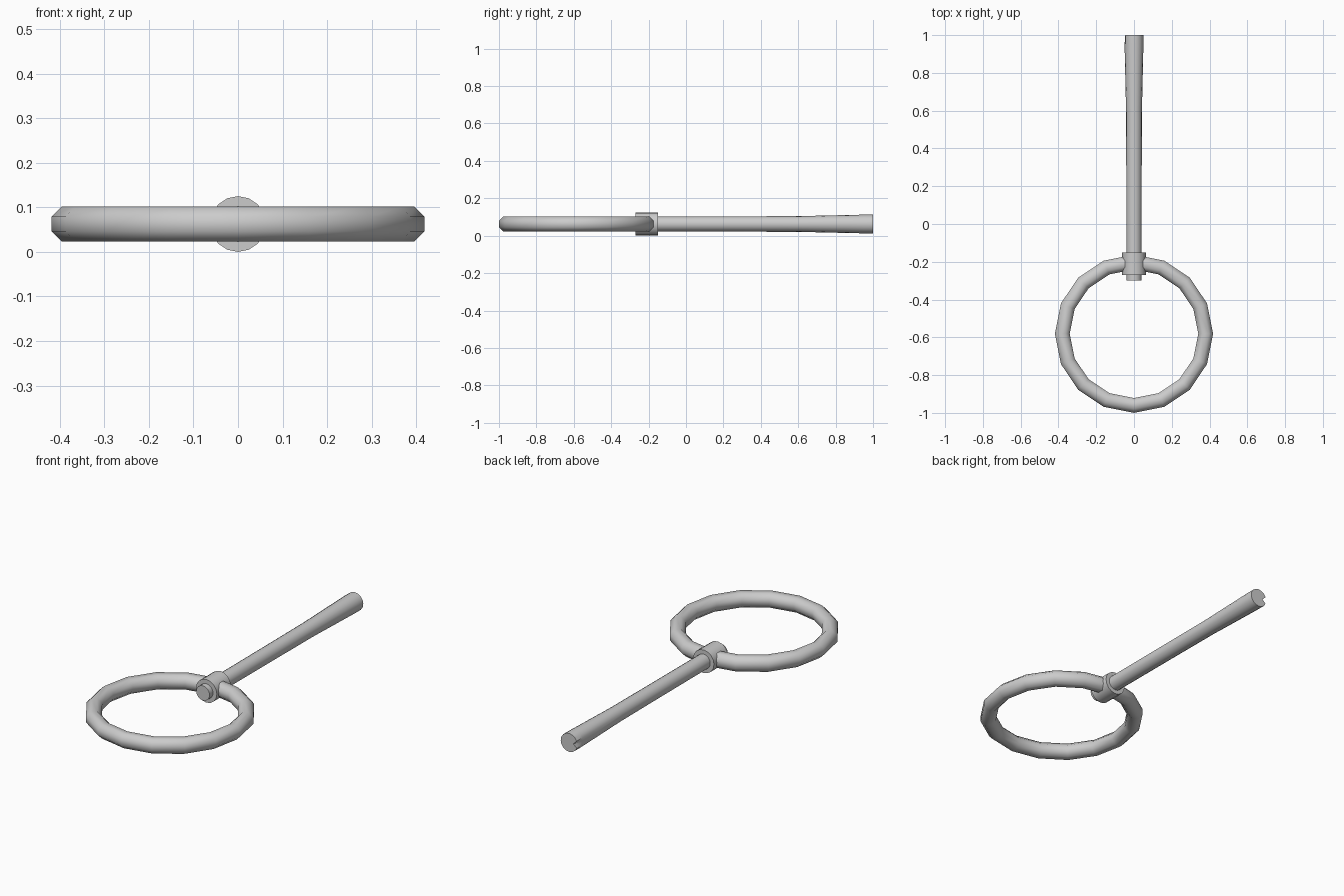
import bpy, bmesh, math

if "Cube" in bpy.data.objects:
    bpy.data.objects.remove(bpy.data.objects["Cube"])

ZC = 0.0625  # shared axis height


def finish(name, bm, angle=40):
    bmesh.ops.recalc_face_normals(bm, faces=bm.faces)
    me = bpy.data.meshes.new(name)
    bm.to_mesh(me)
    bm.free()
    ob = bpy.data.objects.new(name, me)
    bpy.context.collection.objects.link(ob)
    bpy.ops.object.select_all(action='DESELECT')
    ob.select_set(True)
    bpy.context.view_layer.objects.active = ob
    bpy.ops.object.shade_smooth_by_angle(angle=math.radians(angle))
    return ob


def lathe_y(name, profile, sides=16, notch=None):
    """Solid of revolution about the y axis; profile is (y, radius)."""
    bm = bmesh.new()
    rings = []
    for i, (y, r) in enumerate(profile):
        ring = []
        for k in range(sides):
            a = 2 * math.pi * k / sides
            rr = r
            if notch and i == len(profile) - 1 and k == sides // 2:
                rr = notch  # small nick on the left of the end face
            ring.append(bm.verts.new((rr * math.cos(a), y, ZC + rr * math.sin(a))))
        rings.append(ring)
    for a, b in zip(rings, rings[1:]):
        for k in range(sides):
            n = (k + 1) % sides
            bm.faces.new((a[k], a[n], b[n], b[k]))
    bm.faces.new(rings[0])
    bm.faces.new(rings[-1])
    return finish(name, bm)


# Rod with flared end
lathe_y("rod", [(-0.30, 0.04), (0.3, 0.041), (0.6, 0.042), (0.95, 0.05), (1.0, 0.05)],
        notch=0.026)

# Collar joining rod and ring
lathe_y("collar", [(-0.27, 0.0625), (-0.15, 0.0625)])

# Ring: 16 segments, octagonal section with flat top
bm = bmesh.new()
N, M, R, r, cy = 16, 8, 0.3795, 0.0425, -0.581
loops = []
for i in range(N):
    t = 2 * math.pi * i / N
    loop = []
    for j in range(M):
        p = 2 * math.pi * (j + 0.5) / M
        d = R + r * math.cos(p)
        loop.append(bm.verts.new((d * math.cos(t), cy + d * math.sin(t), ZC + r * math.sin(p))))
    loops.append(loop)
for i in range(N):
    a, b = loops[i], loops[(i + 1) % N]
    for j in range(M):
        n = (j + 1) % M
        bm.faces.new((a[j], b[j], b[n], a[n]))
finish("ring", bm, 60)
